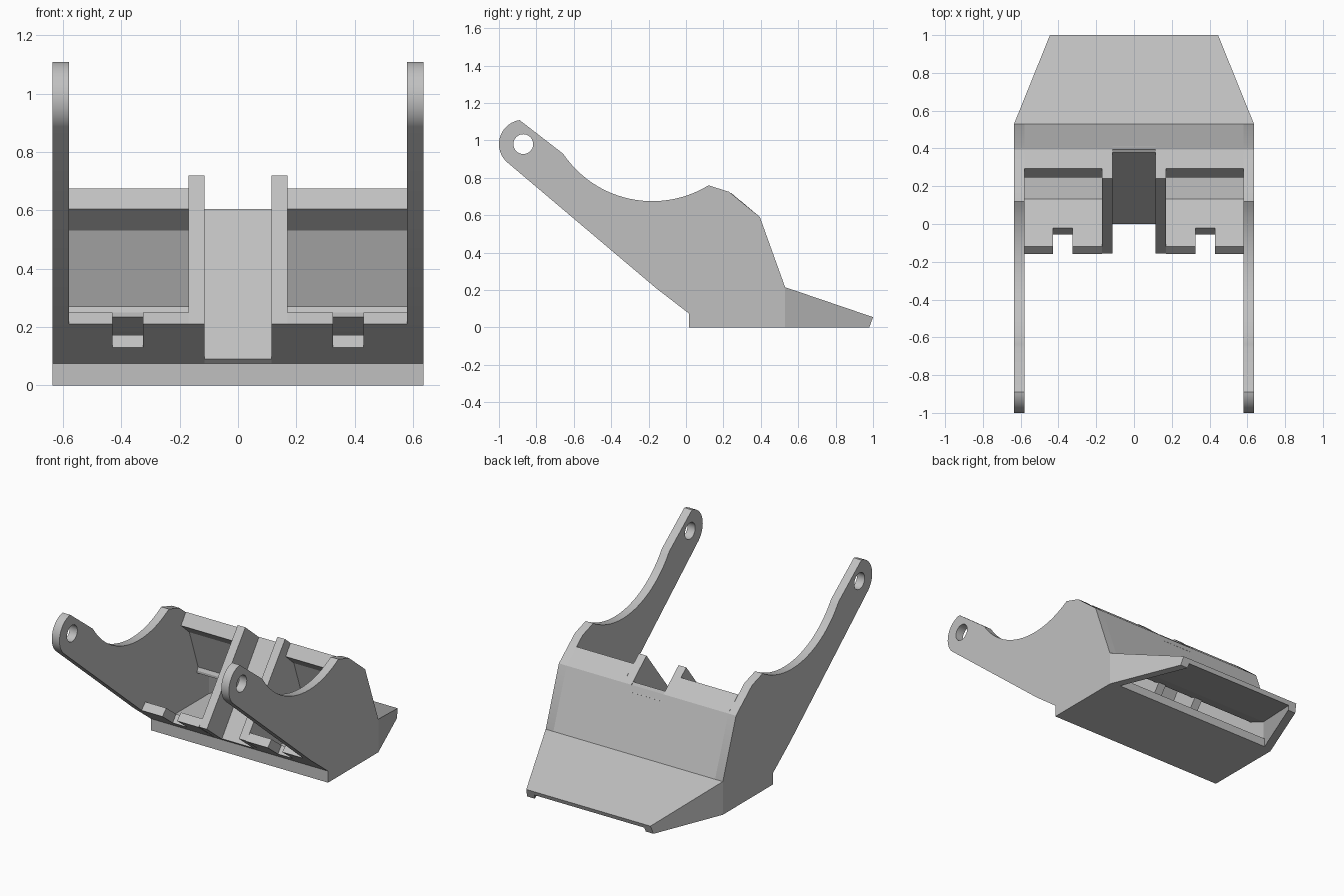
import bpy, bmesh, math

cube = bpy.data.objects.get("Cube")
if cube:
    bpy.data.objects.remove(cube, do_unlink=True)

grey = bpy.data.materials.new("plain_grey")
grey.use_nodes = True
colour = (0.53, 0.53, 0.53, 1)
grey.diffuse_color = colour
grey.node_tree.nodes["Principled BSDF"].inputs["Base Color"].default_value = colour

HALF, INNER = 0.635, 0.58        # outer and inner faces of the side walls
RIB_IN, RIB_OUT = 0.115, 0.17    # centre ribs
BEND, TAPER = 0.53, 0.404        # where the tail starts and how fast it narrows


def prism(name, profile, x0, x1, taper=False):
    """Extrude a (y, z) profile from x0 to x1; taper leans it inward past the bend."""
    bm = bmesh.new()
    rings = []
    for x in (x0, x1):
        ring = []
        for y, z in profile:
            lean = TAPER * max(0, y - BEND) if taper else 0
            ring.append(bm.verts.new((x - math.copysign(lean, x), y, z)))
        rings.append(ring)
    a, b = rings
    bm.faces.new(a)
    bm.faces.new(b[::-1])
    for i in range(len(a)):
        j = (i + 1) % len(a)
        bm.faces.new((a[j], a[i], b[i], b[j]))
    bmesh.ops.recalc_face_normals(bm, faces=bm.faces)
    mesh = bpy.data.meshes.new(name)
    bm.to_mesh(mesh)
    bm.free()
    obj = bpy.data.objects.new(name, mesh)
    mesh.materials.append(grey)
    bpy.context.collection.objects.link(obj)
    return obj


def pair(name, profile, x0, x1, taper=False):
    return [prism(f"{side}_{name}", profile, s * x0, s * x1, taper)
            for side, s in (("left", 1), ("right", -1))]


def arc(cy, cz, r, start, end, n):
    return [(cy + r * math.cos(math.radians(start + (end - start) * i / n)),
             cz + r * math.sin(math.radians(start + (end - start) * i / n)))
            for i in range(n + 1)]


# Side arms: rounded tip, scooped upper edge, flat foot
arm = (arc(-0.87, 0.98, 0.13, 226, 98.7, 20)
       + arc(-0.18, 1.25, 0.575, -146, -58.5, 28)
       + [(0.23, 0.725), (0.395, 0.59), (BEND, 0.215), (BEND, 0),
          (0.015, 0), (0.015, 0.075), (-0.16, 0.21)])
arms = pair("side_arm", arm, INNER, HALF)

# Pivot holes through the arm tips
pin = prism("hole_cutter", arc(-0.87, 0.98, 0.053, 0, 348.75, 31), -1, 1)
pin.hide_render = True
for obj in arms:
    cut = obj.modifiers.new("pivot_hole", "BOOLEAN")
    cut.operation = "DIFFERENCE"
    cut.solver = "EXACT"
    cut.object = pin
    bpy.context.view_layer.objects.active = obj
    bpy.ops.object.modifier_apply(modifier=cut.name)
    obj.select_set(True)
bpy.ops.object.shade_smooth_by_angle(angle=math.radians(25))
bpy.data.objects.remove(pin, do_unlink=True)

# Tapered tail: side walls down to the ground and a thin sloping cover
pair("tail_wall", [(BEND, 0), (BEND, 0.215), (1, 0.055), (0.98, 0)],
     INNER, HALF, True)
prism("tail_cover", [(BEND, 0.215), (1, 0.055), (0.99, 0.028), (BEND, 0.185)],
      -HALF, HALF, True)

# Back wall with its stepped lower inside edge
prism("back_wall", [(0.395, 0.59), (BEND, 0.215), (BEND, 0.185), (0.41, 0.235),
                    (0.41, 0.25), (0.42, 0.27), (0.33, 0.53)], -INNER, INNER)

# Upper lips over the two pockets
pair("top_lip", [(0.295, 0.675), (0.395, 0.59), (0.33, 0.53), (0.245, 0.605)],
     RIB_OUT, INNER)

# Flat base and sloping pocket floors, each notched at the front
prism("base_plate", [(0.015, 0), (0.015, 0.075), (0.08, 0.055),
                     (0.55, 0.055), (0.55, 0)], -INNER, INNER)
floor_back = [(0.015, 0.075), (0.08, 0.03), (0.155, 0.038)]
floor_full = floor_back + [(-0.12, 0.25), (-0.16, 0.21)]
floor_short = floor_back + [(-0.02, 0.173), (-0.055, 0.129)]
pair("inner_floor", floor_full, RIB_OUT, 0.325)
pair("notch_floor", floor_short, 0.325, 0.43)
pair("outer_floor", floor_full, 0.43, INNER)

# Centre channel between two upright ribs
pair("centre_rib", [(-0.155, 0.21), (0.24, 0.72), (0.395, 0.59), (0.45, 0.24),
                    (0.3, 0.04), (0.015, 0.04), (0.015, 0.075)], RIB_IN, RIB_OUT)
prism("channel_floor", [(0, 0.09), (0.38, 0.605), (0.41, 0.55), (0.08, 0.05),
                        (0.015, 0.075)], -RIB_IN, RIB_IN)
